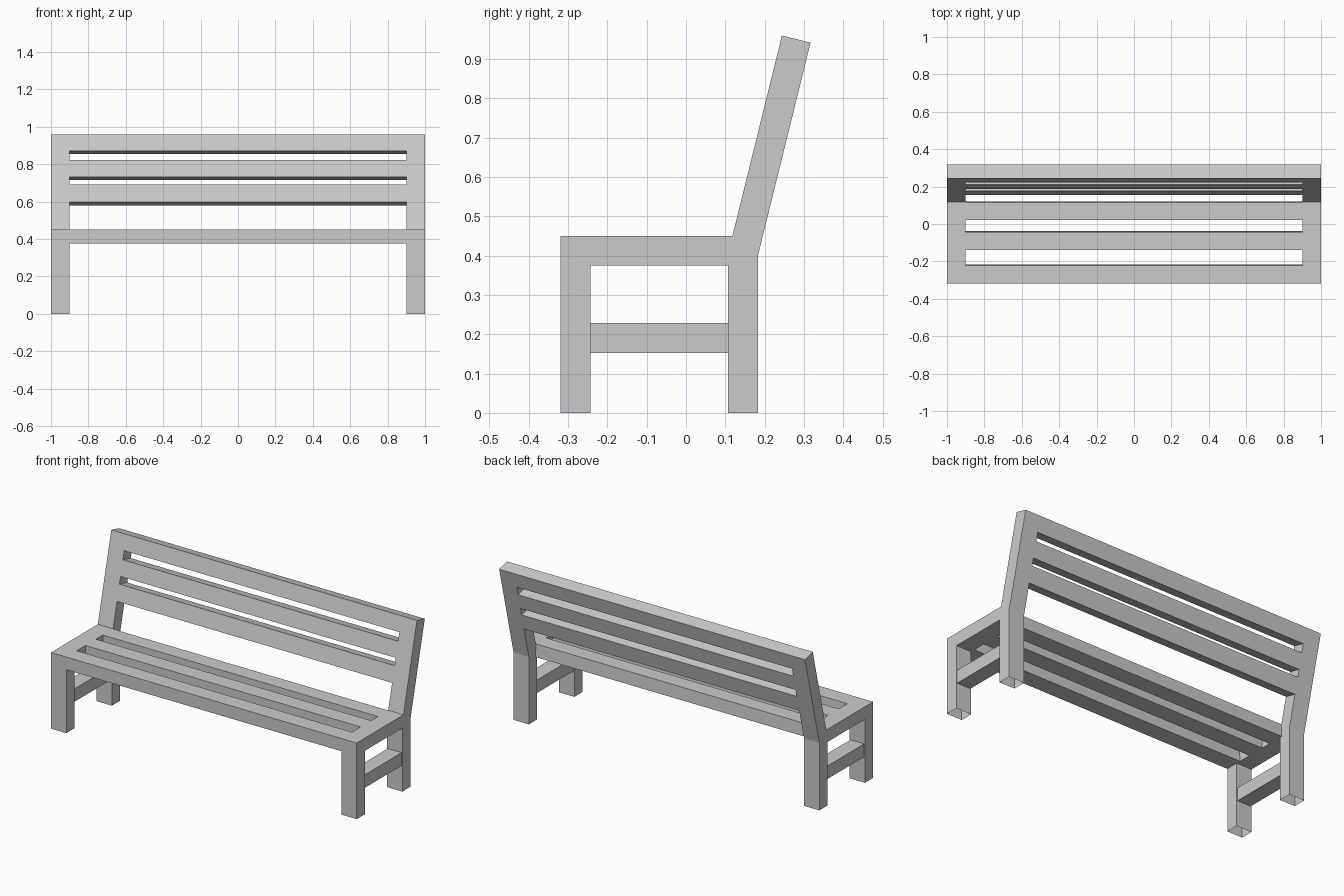
import bpy, bmesh

if "Cube" in bpy.data.objects:
    bpy.data.objects.remove(bpy.data.objects["Cube"])


def extrude_profile(name, pts, x0, x1, open_feet=False, open_ends=False, mirror=False):
    """Extrude a (y, z) outline along x from x0 to x1."""
    bm = bmesh.new()
    face = bm.faces.new([bm.verts.new((x0, y, z)) for y, z in pts])
    ext = bmesh.ops.extrude_face_region(bm, geom=[face], use_keep_orig=True)
    for v in ext["geom"]:
        if isinstance(v, bmesh.types.BMVert):
            v.co.x = x1
    bmesh.ops.recalc_face_normals(bm, faces=bm.faces)
    drop = []
    for f in bm.faces:
        if open_feet and all(v.co.z < 1e-5 for v in f.verts):
            drop.append(f)
        elif open_ends and abs(f.normal.x) > 0.9:
            drop.append(f)
    bmesh.ops.delete(bm, geom=drop, context='FACES')
    me = bpy.data.meshes.new(name)
    bm.to_mesh(me)
    bm.free()
    ob = bpy.data.objects.new(name, me)
    bpy.context.collection.objects.link(ob)
    if mirror:
        mod = ob.modifiers.new("mirror", 'MIRROR')
        mod.use_axis = (True, False, False)
        mod.use_mirror_merge = False
    return ob


IN, OUT = 0.9, 1.0
SLOPE = 0.247           # backrest lean, dy per dz

# End frames: legs, seat rail and leaning back post, feet open underneath
frame = [(-0.319, 0), (-0.243, 0), (-0.243, 0.375), (0.107, 0.375), (0.107, 0),
         (0.183, 0), (0.183, 0.40), (0.317, 0.942), (0.244, 0.96),
         (0.118, 0.45), (-0.319, 0.45)]
extrude_profile("end_frame", frame, IN, OUT, open_feet=True, mirror=True)

# Stretchers between front and back legs
extrude_profile("leg_stretcher",
                [(-0.243, 0.152), (0.107, 0.152), (0.107, 0.229), (-0.243, 0.229)],
                0.905, 0.995, open_ends=False, mirror=True)

# Seat slats, rear edge slightly slanted
for i, (y0, y1) in enumerate([(-0.319, -0.216), (-0.14, -0.037), (0.022, 0.121)]):
    extrude_profile(f"seat_slat_{i + 1}",
                    [(y0, 0.375), (y1, 0.375), (y1 - 0.005, 0.45), (y0, 0.45)],
                    -IN, IN, open_ends=True)

# Backrest slats, as thick as the posts and following their lean
DY, DZ = 0.073, -0.018
for i, (z0, z1) in enumerate([(0.598, 0.691), (0.733, 0.823), (0.872, 0.96)]):
    y0, y1 = (0.118 + (z - 0.45) * SLOPE for z in (z0, z1))
    extrude_profile(f"back_slat_{i + 1}",
                    [(y0, z0), (y0 + DY, z0 + DZ), (y1 + DY, z1 + DZ), (y1, z1)],
                    -IN, IN, open_ends=True)
